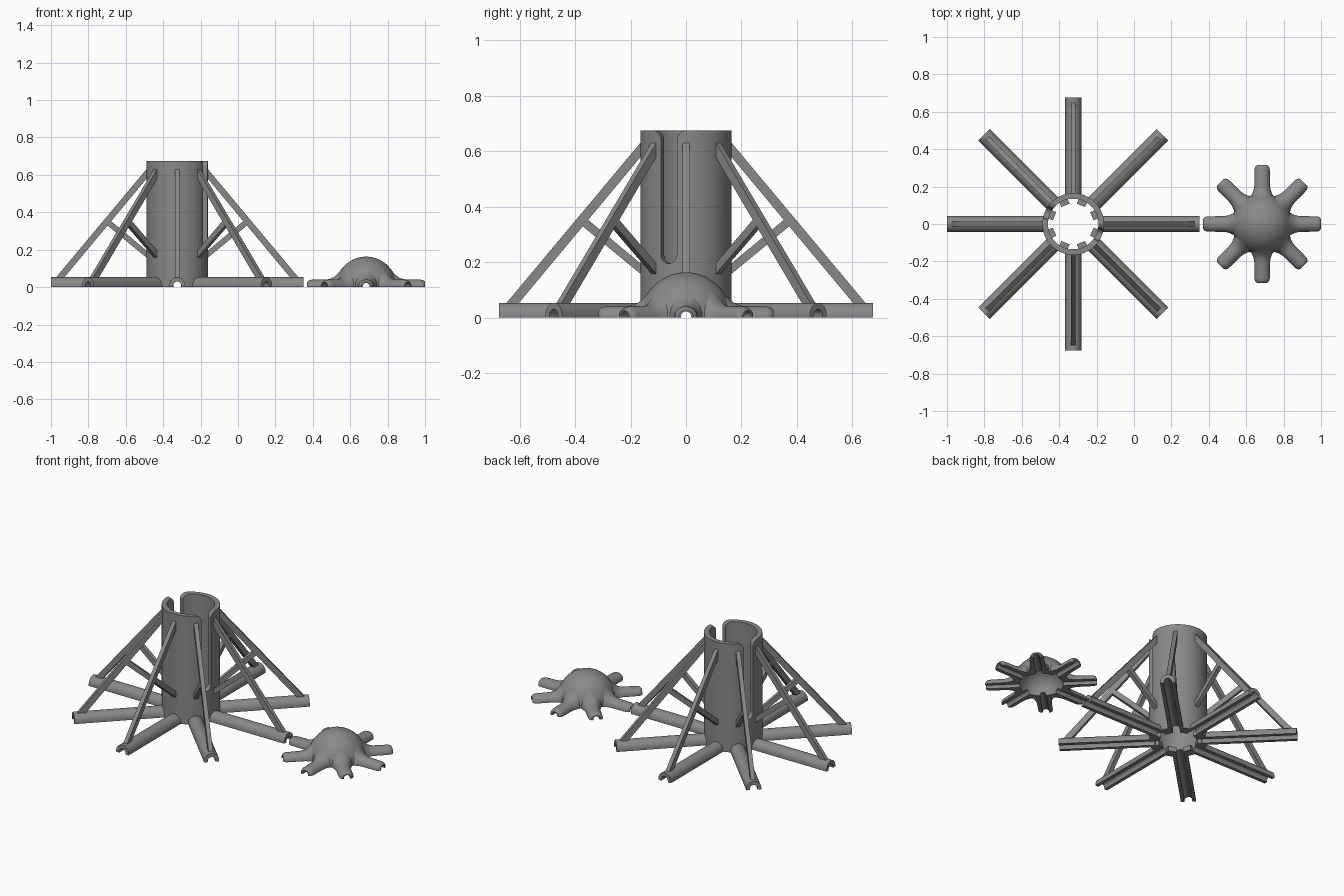
import bpy, bmesh, math
from mathutils import Matrix

if "Cube" in bpy.data.objects:
    bpy.data.objects.remove(bpy.data.objects["Cube"])

TOWER_X, HUB_X = -0.325, 0.685
grey = bpy.data.materials.new("mid grey")
grey.diffuse_color = (0.25, 0.25, 0.25, 1)
grey.use_nodes = True
grey.node_tree.nodes["Principled BSDF"].inputs["Base Color"].default_value = grey.diffuse_color


def finish(name, bm, x=0.0, angle=0.0, smooth=True):
    bmesh.ops.recalc_face_normals(bm, faces=bm.faces)
    me = bpy.data.meshes.new(name)
    bm.to_mesh(me)
    bm.free()
    me.materials.append(grey)
    ob = bpy.data.objects.new(name, me)
    bpy.context.collection.objects.link(ob)
    ob.location.x = x
    ob.rotation_euler.z = angle
    if smooth:
        bpy.ops.object.select_all(action='DESELECT')
        bpy.context.view_layer.objects.active = ob
        ob.select_set(True)
        bpy.ops.object.shade_smooth_by_angle(angle=math.radians(35))
    return ob


def loft(bm, rings):
    """Skin a list of closed point loops and cap both ends."""
    vs = [[bm.verts.new(p) for p in ring] for ring in rings]
    n = len(vs[0])
    for a, b in zip(vs, vs[1:]):
        for i in range(n):
            j = (i + 1) % n
            bm.faces.new((a[i], a[j], b[j], b[i]))
    bm.faces.new(vs[0])
    bm.faces.new(vs[-1])


def prism(bm, pts, half):
    """Extrude an outline in the r-z plane sideways."""
    loft(bm, [[(r, y, z) for r, z in pts] for y in (-half, half)])


def channel(r, half_w, height, groove, base, n=16):
    """Arched section with an arched groove open at the bottom."""
    outer = [(r, 0.0 - half_w * math.cos(math.pi * i / n),
              base + (height - base) * math.sin(math.pi * i / n)) for i in range(n + 1)]
    inner = [(r, groove * math.cos(math.pi * i / n),
              base + groove * math.sin(math.pi * i / n)) for i in range(n + 1)]
    return ([(r, -half_w, 0)] + outer + [(r, half_w, 0), (r, groove, 0)]
            + inner + [(r, -groove, 0)])


def revolve(name, profile, x, steps=64):
    bm = bmesh.new()
    vs = [bm.verts.new((r, 0, z)) for r, z in profile]
    es = [bm.edges.new((vs[i], vs[(i + 1) % len(vs)])) for i in range(len(vs))]
    bmesh.ops.spin(bm, geom=vs + es, cent=(0, 0, 0), axis=(0, 0, 1),
                   angle=2 * math.pi, steps=steps)
    bmesh.ops.remove_doubles(bm, verts=bm.verts, dist=1e-5)
    return finish(name, bm, x)


def cut(ob, cutter):
    cutter.hide_render = True
    cutter.hide_viewport = True
    mod = ob.modifiers.new("cut", 'BOOLEAN')
    mod.operation = 'DIFFERENCE'
    mod.solver = 'EXACT'
    mod.object = cutter
    # keep the sharp-edge shading after the cut
    for m in [m for m in ob.modifiers if m.type == 'NODES']:
        ob.modifiers.move(ob.modifiers.find(m.name), len(ob.modifiers) - 1)


def groove_cutter(name, x, radius, base, r0, r1):
    """Eight radial tunnels that carry the grooves through a wall."""
    bm = bmesh.new()
    arch = [(radius * math.cos(math.pi * i / 16), base + radius * math.sin(math.pi * i / 16))
            for i in range(17)] + [(-radius, -0.05), (radius, -0.05)]
    for k in range(8):
        old = set(bm.verts)
        loft(bm, [[(r, y, z) for y, z in arch] for r in (r0, r1)])
        bmesh.ops.rotate(bm, verts=[v for v in bm.verts if v not in old], cent=(0, 0, 0),
                         matrix=Matrix.Rotation(k * math.pi / 4, 3, 'Z'))
    return finish(name, bm, x, smooth=False)


# Tower tube
H = 0.675
tower = revolve("tower_tube", [(0.135, 0), (0.165, 0), (0.165, H), (0.135, H)], TOWER_X)

# Two opposite slots with a round foot and flared mouth
w, f = 0.031, 0.035
right = [(w * math.sin(a), 0.195 + w - w * math.cos(a))
         for a in [math.pi / 2 * i / 8 for i in range(9)]]
right += [(w + f - f * math.cos(a), H - f + f * math.sin(a))
          for a in [math.pi / 2 * i / 8 for i in range(9)]]
right += [(w + f, H + 0.05)]
outline = right + [(-u, z) for u, z in reversed(right[1:])]
bm = bmesh.new()
loft(bm, [[(r, u, z) for u, z in outline] for r in (-0.3, 0.3)])
cut(tower, finish("slot_cutter", bm, TOWER_X, -math.pi / 8, smooth=False))
cut(tower, groove_cutter("tower_groove_cutter", TOWER_X, 0.022, 0.008, 0.07, 0.2))

for k in range(8):
    a = k * math.pi / 4
    # Tower foot
    bm = bmesh.new()
    loft(bm, [channel(r, 0.043, 0.053, 0.022, 0.008) for r in (0.145, 0.675)])
    finish(f"tower_foot_{k}", bm, TOWER_X, a)
    # Diagonal strut
    bm = bmesh.new()
    prism(bm, [(0.655, 0.044), (0.61, 0.044), (0.155, 0.59), (0.155, 0.63), (0.165, 0.63)], 0.0125)
    finish(f"strut_{k}", bm, TOWER_X, a, smooth=False)
    # Short brace from the strut back to the tower
    bm = bmesh.new()
    prism(bm, [(0.155, 0.15), (0.155, 0.188), (0.372, 0.368), (0.392, 0.345)], 0.0125)
    finish(f"brace_{k}", bm, TOWER_X, a, smooth=False)
    # Block between neighbouring grooves inside the tower
    bm = bmesh.new()
    prism(bm, [(0.108, 0), (0.14, 0), (0.14, 0.03), (0.108, 0.03)], 0.024)
    finish(f"inner_block_{k}", bm, TOWER_X, a + math.pi / 8, smooth=False)

# Hub: hollow dome
arc = [math.pi / 2 * i / 20 for i in range(21)]
dome = revolve("hub_dome", [(0.163 * math.cos(a), 0.163 * math.sin(a)) for a in arc[:-1]]
               + [(0, 0.163), (0, 0.125)]
               + [(0.125 * math.cos(a), 0.125 * math.sin(a)) for a in reversed(arc[:-1])], HUB_X)
cut(dome, groove_cutter("hub_groove_cutter", HUB_X, 0.018, 0.004, 0.06, 0.2))

# Hub arms flaring into the dome, with rounded tips
sections = [(0.130, 0.066, 0.100), (0.142, 0.062, 0.083), (0.155, 0.057, 0.068),
            (0.170, 0.050, 0.055), (0.185, 0.045, 0.047), (0.205, 0.042, 0.042),
            (0.290, 0.041, 0.040), (0.301, 0.039, 0.038), (0.309, 0.034, 0.034),
            (0.315, 0.026, 0.027)]
for k in range(8):
    bm = bmesh.new()
    loft(bm, [channel(r, hw, h, 0.018, 0.004) for r, hw, h in sections])
    finish(f"hub_arm_{k}", bm, HUB_X, k * math.pi / 4)
